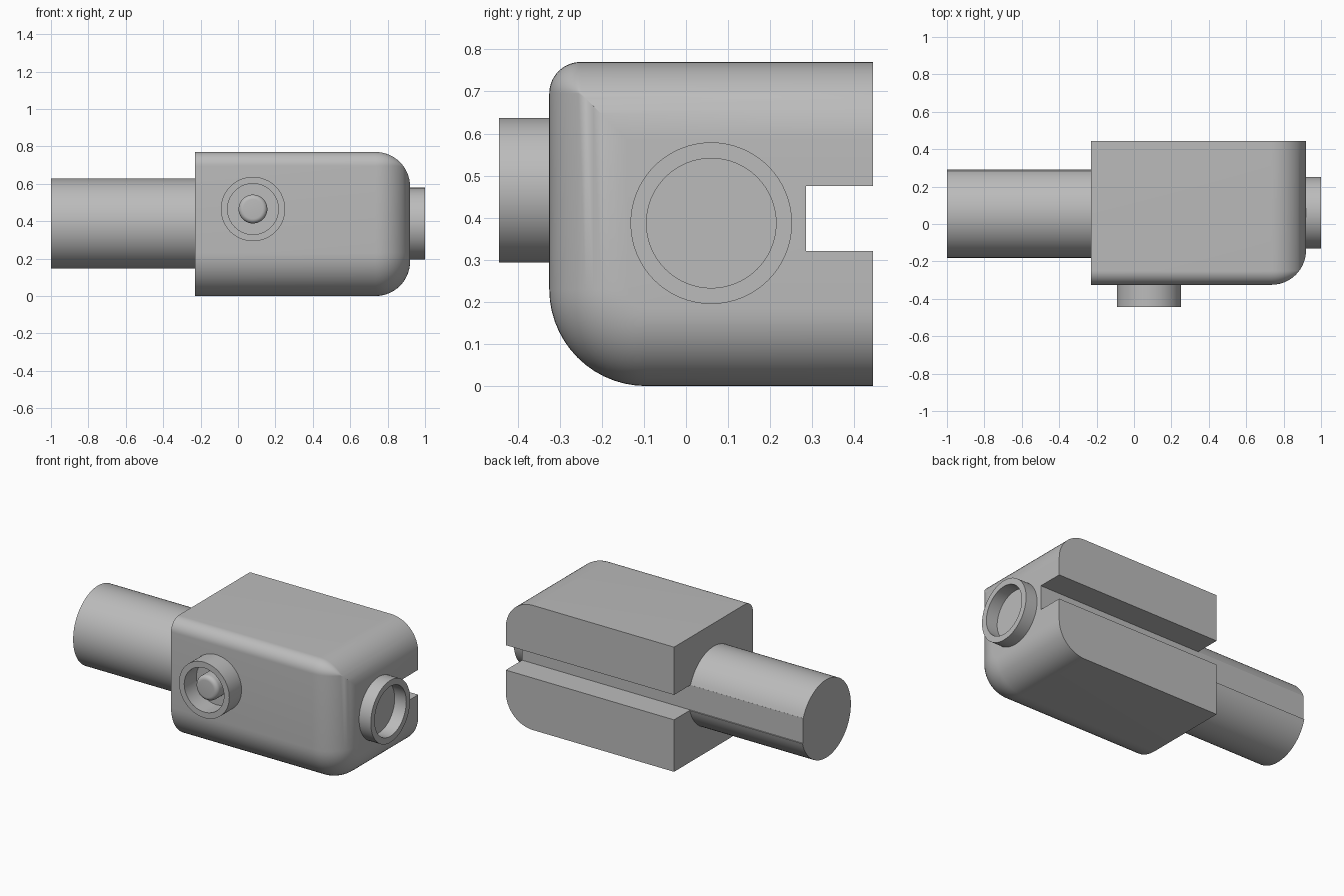
import bpy, bmesh
from math import sin, cos, pi, sqrt, asin
from mathutils import Matrix, Vector

cube = bpy.data.objects.get("Cube")
if cube:
    bpy.data.objects.remove(cube)

grey = bpy.data.materials.new("plain grey")
grey.use_nodes = True
GREY = (0.5, 0.5, 0.5, 1)
grey.diffuse_color = GREY
grey.node_tree.nodes["Principled BSDF"].inputs["Base Color"].default_value = GREY

AXIS_Y, AXIS_Z = 0.06, 0.387      # main axis, running along x
SLOT_Y, SLOT_LOW, SLOT_HIGH = 0.285, 0.321, 0.475
BACK, FRONT, TOP = 0.445, -0.325, 0.77


def finish(name, bm):
    bmesh.ops.remove_doubles(bm, verts=bm.verts, dist=0.0001)
    bmesh.ops.recalc_face_normals(bm, faces=bm.faces)
    mesh = bpy.data.meshes.new(name)
    bm.to_mesh(mesh)
    bm.free()
    mesh.materials.append(grey)
    obj = bpy.data.objects.new(name, mesh)
    bpy.context.collection.objects.link(obj)
    bpy.ops.object.select_all(action='DESELECT')
    obj.select_set(True)
    bpy.context.view_layer.objects.active = obj
    bpy.ops.object.shade_smooth_by_angle(angle=pi / 6)
    return obj


def loft(name, sections):
    """Skin (x, [(y, z), ...]) sections and cap both ends."""
    bm = bmesh.new()
    rings = [[bm.verts.new((x, y, z)) for y, z in pts] for x, pts in sections]
    for a, b in zip(rings, rings[1:]):
        for i in range(len(a)):
            j = (i + 1) % len(a)
            bm.faces.new((a[i], a[j], b[j], b[i]))
    bm.faces.new(rings[0])
    bm.faces.new(rings[-1])
    return finish(name, bm)


def lathe(name, profile, matrix, steps=64):
    """Turn a (radius, height) profile about local z."""
    bm = bmesh.new()
    verts = [bm.verts.new((r, 0, h)) for r, h in profile]
    edges = [bm.edges.new(p) for p in zip(verts, verts[1:])]
    bmesh.ops.spin(bm, geom=verts + edges, cent=(0, 0, 0), axis=(0, 0, 1),
                   angle=2 * pi, steps=steps)
    bm.transform(matrix)
    return finish(name, bm)


def arc(y, z, r, start, end, n=14):
    return [(y + r * cos(start + (end - start) * i / n),
             z + r * sin(start + (end - start) * i / n)) for i in range(n + 1)]


def body_section(inset):
    top_r, low_r = max(0, 0.075 - inset), max(0, 0.23 - inset)
    front, top, low = FRONT + inset, TOP - inset, inset
    pts = arc(front + top_r, top - top_r, top_r, pi / 2, pi)
    pts += arc(front + low_r, low + low_r, low_r, pi, 1.5 * pi)
    pts += [(BACK, low), (BACK, SLOT_LOW), (SLOT_Y, SLOT_LOW),
            (SLOT_Y, SLOT_HIGH), (BACK, SLOT_HIGH), (BACK, top)]
    return pts


# Body: slotted block whose outer end is rounded on all sides but the back
ROUND, END = 0.185, 0.92
sections = [(-0.23, body_section(0))]
for i in range(15):
    a = i / 14 * pi / 2
    sections.append((END - ROUND + ROUND * sin(a), body_section(ROUND * (1 - cos(a)))))
loft("body", sections)

# Shaft: round bar with the body's slot carried along its back
R = 0.241
low, high = asin((SLOT_LOW - AXIS_Z) / R), asin((SLOT_HIGH - AXIS_Z) / R)
shaft = arc(AXIS_Y, AXIS_Z, R, high, 2 * pi + low, 64)
shaft += [(SLOT_Y, SLOT_LOW), (SLOT_Y, SLOT_HIGH)]
loft("shaft", [(-1, shaft), (-0.23, shaft)])

# Sockets: hollow collars on the outer end and the front
along_x = Matrix.Translation((END, AXIS_Y, AXIS_Z)) @ Matrix.Rotation(pi / 2, 4, 'Y')
along_front = Matrix.Translation((0.08, FRONT, 0.465)) @ Matrix.Rotation(pi / 2, 4, 'X')


def collar(name, outer, inner, height, matrix):
    lathe(name, [(outer, 0), (outer, height), (inner, height), (inner, 0.001), (0, 0.001)], matrix)


collar("end_socket", 0.192, 0.154, 0.08, along_x)
collar("front_socket", 0.172, 0.136, 0.12, along_front)

# Pin: rounded stud inside the front socket
PIN_R, PIN_H, EDGE = 0.077, 0.1, 0.025
pin = [(PIN_R, 0)] + arc(PIN_R - EDGE, PIN_H - EDGE, EDGE, 0, pi / 2, 6) + [(0, PIN_H)]
lathe("front_pin", pin, along_front)
